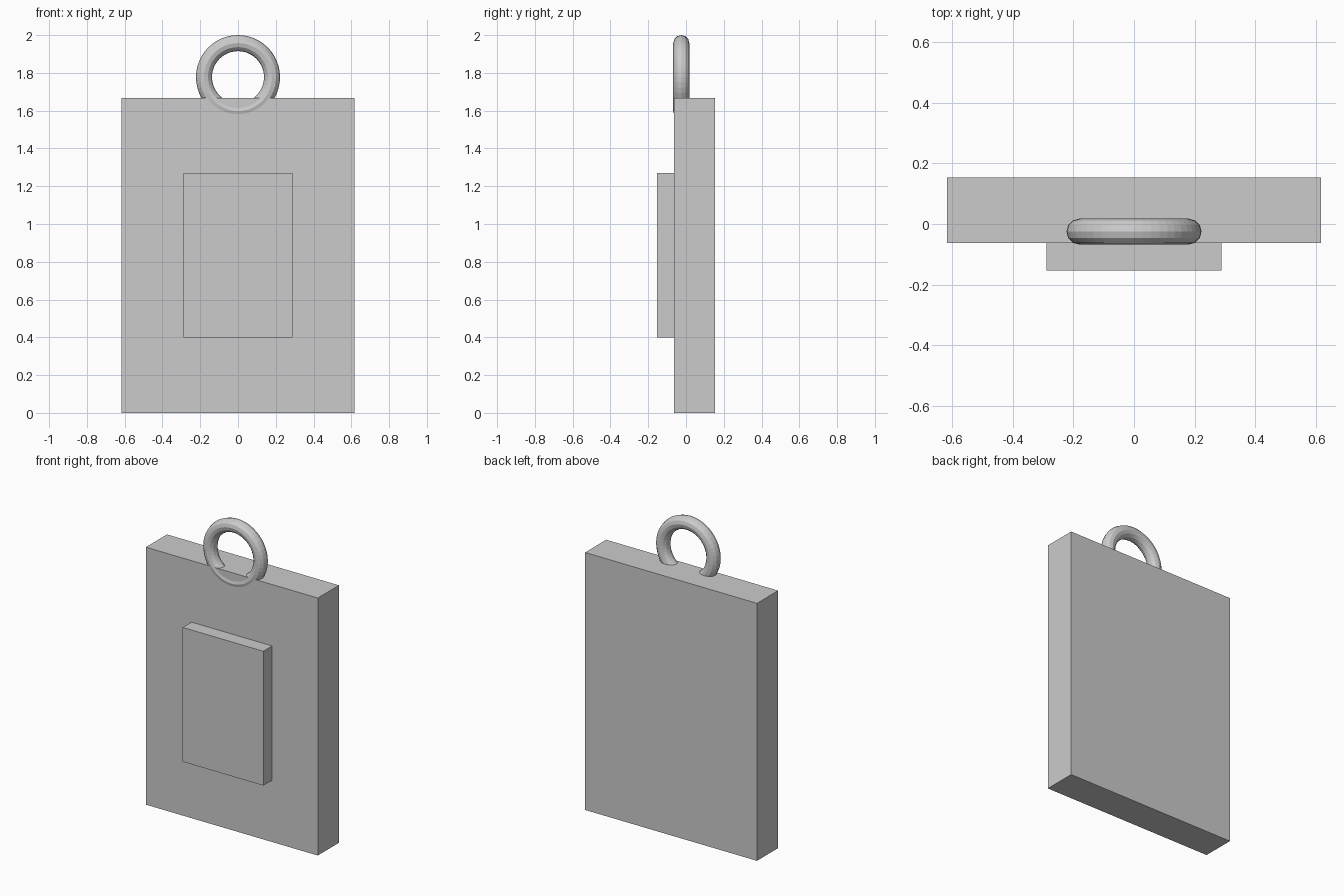
import bpy
import math

default_cube = bpy.data.objects.get("Cube")
if default_cube:
    bpy.data.objects.remove(default_cube, do_unlink=True)

# Single plain grey
grey = bpy.data.materials.new("plain_grey")
grey.use_nodes = True
colour = (0.6, 0.6, 0.6, 1.0)
grey.diffuse_color = colour
grey.node_tree.nodes["Principled BSDF"].inputs["Base Color"].default_value = colour


def box(name, x, y, z):
    """Box spanning the given (low, high) ranges."""
    spans = (x, y, z)
    bpy.ops.mesh.primitive_cube_add(size=1, location=[(a + b) / 2 for a, b in spans])
    obj = bpy.context.object
    obj.name = name
    obj.scale = [b - a for a, b in spans]
    bpy.ops.object.transform_apply(location=False, rotation=False, scale=True)
    obj.data.materials.append(grey)
    return obj


# Main slab and the raised plate on its front
FRONT = -0.063
box("tag_slab", (-0.616, 0.616), (FRONT, 0.153), (0, 1.668))
box("front_plate", (-0.289, 0.289), (-0.153, FRONT), (0.40, 1.27))

# Hanging ring, sunk into the top edge and just breaking the front face
bpy.ops.mesh.primitive_torus_add(
    major_segments=48, minor_segments=12, major_radius=0.18, minor_radius=0.0425,
    location=(0, -0.025, 1.7775), rotation=(math.pi / 2, 0, 0))
ring = bpy.context.object
ring.name = "hanging_ring"
ring.data.materials.append(grey)
